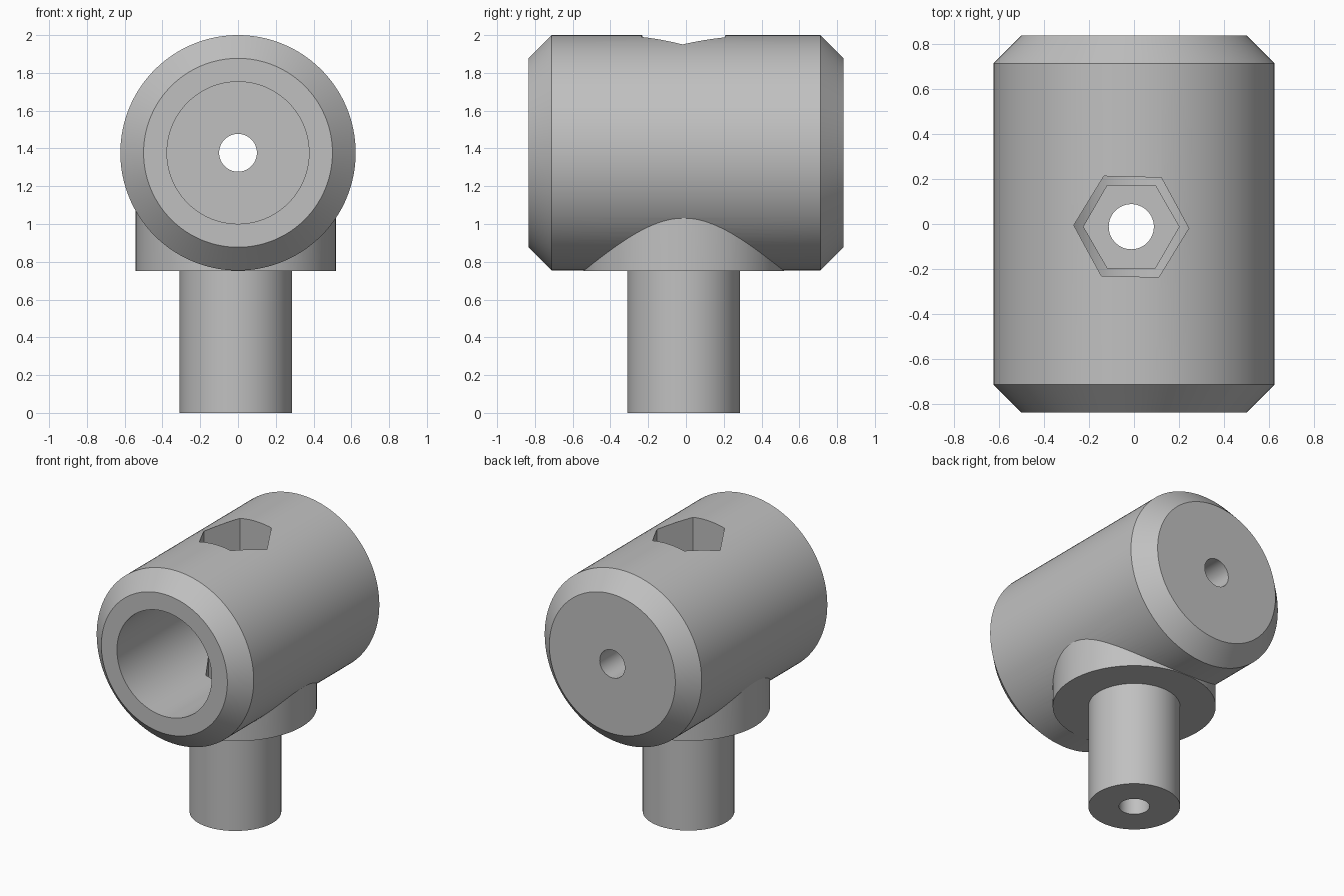
import bpy, bmesh, math
from mathutils import Matrix

cube = bpy.data.objects.get("Cube")
if cube:
    bpy.data.objects.remove(cube, do_unlink=True)

grey = bpy.data.materials.new("plain grey")
grey.use_nodes = True
colour = (0.53, 0.53, 0.53, 1)
grey.diffuse_color = colour
grey.node_tree.nodes["Principled BSDF"].inputs["Base Color"].default_value = colour

AXIS_Z = 1.377            # height of the barrel axis
POST = (-0.012, -0.012)   # centre of the post
ALONG_Y = Matrix.Translation((0, 0, AXIS_Z)) @ Matrix.Rotation(-math.pi / 2, 4, 'X')
UPRIGHT = Matrix.Translation((*POST, 0))


def turned(name, profile, matrix, sides=128, turn=0):
    """Closed solid from (radius, height) points turned about an axis."""
    bm = bmesh.new()
    rings = []
    for r, h in profile:
        angles = [turn + math.tau * i / sides for i in range(sides)]
        rings.append([bm.verts.new((r * math.cos(a), r * math.sin(a), h)) for a in angles])
    for low, high in zip(rings, rings[1:]):
        for i in range(sides):
            j = (i + 1) % sides
            bm.faces.new((low[i], low[j], high[j], high[i]))
    bm.faces.new(rings[0][::-1])
    bm.faces.new(rings[-1])
    bmesh.ops.transform(bm, matrix=matrix, verts=bm.verts)
    bmesh.ops.recalc_face_normals(bm, faces=bm.faces)
    mesh = bpy.data.meshes.new(name)
    bm.to_mesh(mesh)
    bm.free()
    mesh.materials.append(grey)
    ob = bpy.data.objects.new(name, mesh)
    bpy.context.collection.objects.link(ob)
    return ob


def combine(target, tool, operation):
    """Apply a boolean and discard the tool."""
    tool.hide_render = True
    bpy.context.view_layer.objects.active = target
    mod = target.modifiers.new(operation.lower(), 'BOOLEAN')
    mod.operation, mod.solver, mod.object = operation, 'EXACT', tool
    bpy.ops.object.modifier_apply(modifier=mod.name)
    bpy.data.objects.remove(tool, do_unlink=True)


# Chamfered barrel lying front to back
barrel = turned("barrel_and_post",
                [(0.5, -0.835), (0.623, -0.712), (0.623, 0.712), (0.5, 0.835)], ALONG_Y)

# Collar and post below it
post = turned("post", [(0.298, 0), (0.298, 0.752), (0.53, 0.752), (0.53, 1.15)], UPRIGHT)
combine(barrel, post, 'UNION')

# Front bore, then the small hole through the back wall
cutters = [
    turned("bore_cutter", [(0.376, -1), (0.376, 0.585)], ALONG_Y),
    turned("back_hole_cutter", [(0.1, 0), (0.1, 1)], ALONG_Y, 64),
    # Hexagonal opening in the top, smaller hexagonal pocket in the bore floor
    turned("top_opening_cutter", [(0.255, 1.4), (0.255, 2.2)], UPRIGHT, 6, math.radians(-1.5)),
    turned("nut_pocket_cutter", [(0.212, 0.86), (0.212, 1.3)], UPRIGHT, 6),
    # Hole up through the post
    turned("post_hole_cutter", [(0.1, -0.2), (0.1, 1.25)], UPRIGHT, 64),
]
for cutter in cutters:
    combine(barrel, cutter, 'DIFFERENCE')

bpy.ops.object.select_all(action='DESELECT')
barrel.select_set(True)
bpy.context.view_layer.objects.active = barrel
bpy.ops.object.shade_smooth_by_angle(angle=math.radians(25))
